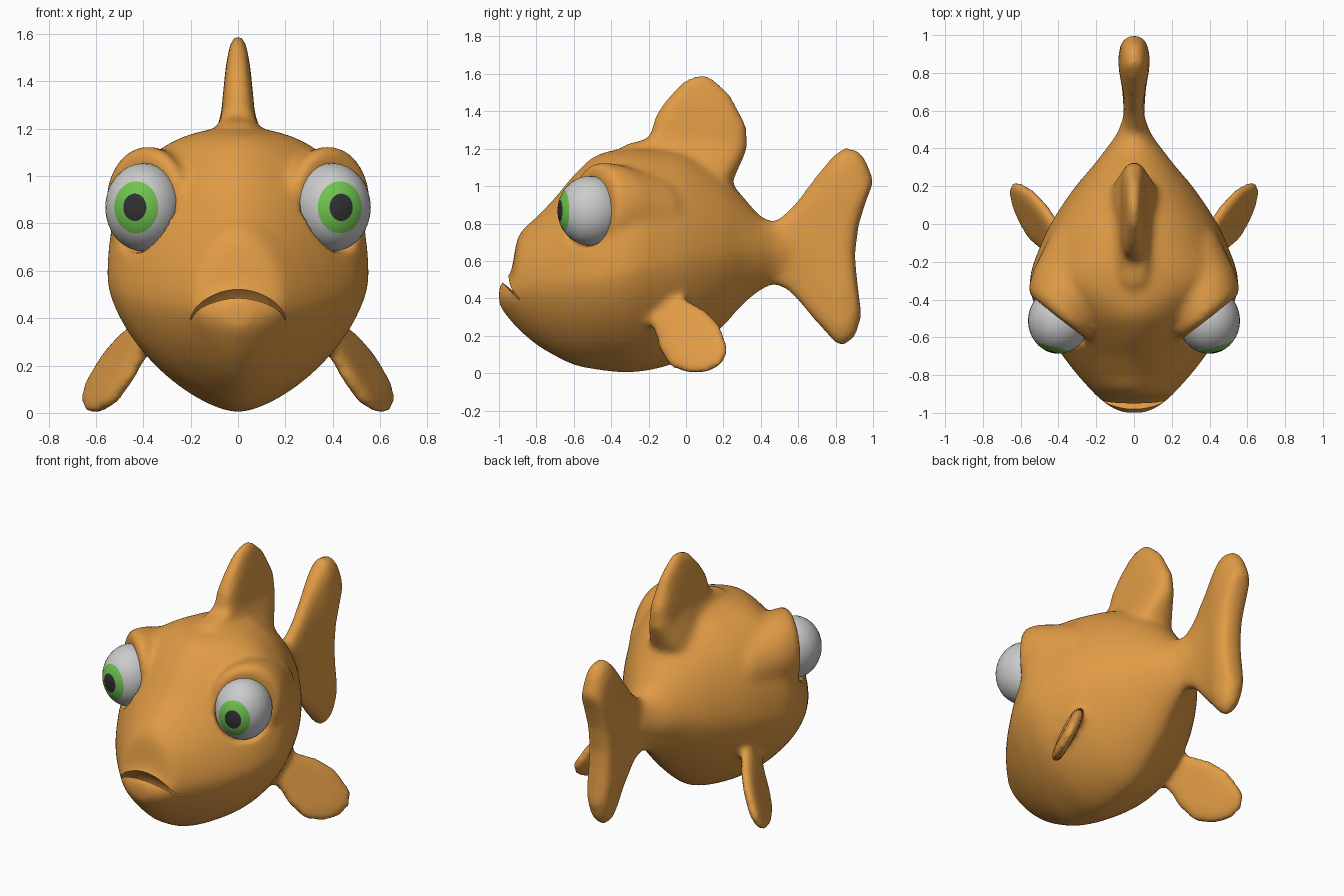
import bpy, bmesh, math
from mathutils import Vector, Matrix

if "Cube" in bpy.data.objects:
    bpy.data.objects.remove(bpy.data.objects["Cube"])


def material(name, rgb):
    m = bpy.data.materials.new(name)
    m.diffuse_color = (*rgb, 1)
    m.use_nodes = True
    m.node_tree.nodes["Principled BSDF"].inputs["Base Color"].default_value = m.diffuse_color
    return m


ORANGE = material("orange_skin", (0.75, 0.33, 0.06))
WHITE = material("eye_white", (0.7, 0.7, 0.7))
GREEN = material("iris_green", (0.16, 0.55, 0.08))
BLACK = material("pupil_black", (0.03, 0.03, 0.03))


def finish(name, bm, *mats):
    bmesh.ops.recalc_face_normals(bm, faces=bm.faces)
    mesh = bpy.data.meshes.new(name)
    bm.to_mesh(mesh)
    bm.free()
    ob = bpy.data.objects.new(name, mesh)
    bpy.context.collection.objects.link(ob)
    for m in mats:
        mesh.materials.append(m)
    return ob


def loft(bm, rings):
    """Skin closed rings of points and cap both ends."""
    rings = [[bm.verts.new(p) for p in r] for r in rings]
    for a, b in zip(rings, rings[1:]):
        for i in range(len(a)):
            j = (i + 1) % len(a)
            bm.faces.new((a[i], a[j], b[j], b[i]))
    bm.faces.new(rings[0])
    bm.faces.new(rings[-1])


def fin(bm, outline, thick, base=lambda y, z: 0.0, side=1):
    """Pillow-shaped fin from a (y, z) outline; base gives the x of its mid plane."""
    cy = sum(p[0] for p in outline) / len(outline)
    cz = sum(p[1] for p in outline) / len(outline)
    rings = []
    for s, t in ((.1, -1), (.55, -1), (.82, -.85), (.95, -.55), (1, 0),
                 (.95, .55), (.82, .85), (.55, 1), (.1, 1)):
        ring = []
        for y, z in outline:
            y, z = cy + (y - cy) * s, cz + (z - cz) * s
            ring.append((side * (base(y, z) + t * thick(y, z)), y, z))
        rings.append(ring)
    loft(bm, rings)


def disc(side, centre, r_side, r_up):
    """Upright ring of points facing 38 degrees outward from the front."""
    a = math.radians(38)
    ring = []
    for i in range(40):
        t = 2 * math.pi * i / 40
        u = r_side * math.cos(t)
        ring.append((side * (centre[0] + u * math.cos(a)), centre[1] + u * math.sin(a),
                     centre[2] + r_up * math.sin(t)))
    return ring


def smooth_path(pts, steps):
    """Smooth cubic interpolation through rows of numbers, spaced by the first column."""
    out = []
    n = len(pts)

    def slope(i, k):
        a, b = pts[max(i - 1, 0)], pts[min(i + 1, n - 1)]
        return (b[k] - a[k]) / (b[0] - a[0])
    for i in range(n - 1):
        p, q = pts[i], pts[i + 1]
        h = q[0] - p[0]
        for s in range(steps):
            t = s / steps
            out.append([p[0] + t * h] + [
                p[k] * (1 + 2 * t) * (1 - t) ** 2 + q[k] * t * t * (3 - 2 * t)
                + h * (slope(i, k) * t * (1 - t) ** 2 - slope(i + 1, k) * t * t * (1 - t))
                for k in range(1, len(p))])
    return out + [list(pts[-1])]


bm = bmesh.new()

# Trunk: y, bottom, widest height, top, half width, roundness of upper half
stations = [
    (-1.0, .36, .42, .47, .06, 1.8), (-.975, .325, .42, .495, .12, 1.8),
    (-.935, .275, .43, .545, .175, 1.8), (-.9, .235, .45, .725, .21, 1.8),
    (-.8, .15, .47, .835, .30, 1.75), (-.7, .09, .48, .94, .378, 1.7),
    (-.6, .043, .50, 1.06, .445, 1.65), (-.48, .018, .52, 1.165, .51, 1.8),
    (-.3, .002, .57, 1.2, .553, 2.35), (-.1, .037, .60, 1.2, .49, 2.15),
    (.03, .10, .62, 1.17, .425, 2.0), (.2, .25, .64, 1.06, .31, 1.9),
    (.3, .36, .65, .95, .225, 1.9), (.4, .44, .65, .84, .148, 1.9),
    (.48, .475, .645, .81, .09, 2), (.56, .49, .645, .79, .06, 2)]
rings = []
for y, zb, zm, zt, w, e in smooth_path(stations, 5):
    ring = []
    for i in range(64):
        a = 2 * math.pi * i / 64
        c, s = math.cos(a), math.sin(a)
        p = 2 / (e if s > 0 else 1.55)
        h = zt - zm if s > 0 else zm - zb
        ring.append((w * math.copysign(abs(c) ** p, c), y,
                     zm + h * math.copysign(abs(s) ** p, s)))
    rings.append(ring)
loft(bm, rings)

# Dorsal fin with a low crest running forward
fin(bm, [(-.42, 1.14), (-.33, 1.222), (-.21, 1.25), (-.19, 1.28), (-.17, 1.37), (-.11, 1.465),
         (-.005, 1.575), (.06, 1.598), (.12, 1.602), (.24, 1.495), (.325, 1.33), (.332, 1.2),
         (.26, 1.04), (.2, .95), (0, .95)],
    lambda y, z: .068 - .1 * max(0, z - 1.3) + .4 * max(0, 1.24 - z))

# Tail fin
fin(bm, [(.4, .8), (.47, .815), (.556, .88), (.69, 1.055), (.77, 1.15), (.84, 1.212), (.92, 1.2),
         (.965, 1.145), (1.008, 1.03), (.965, .92), (.925, .79), (.906, .63), (.917, .5),
         (.942, .3), (.905, .185), (.845, .14), (.8, .15), (.67, .295), (.545, .44), (.45, .475),
         (.4, .48)],
    lambda y, z: max(.052, min(.084, .05 + .2 * (y - .66))))

for side in (1, -1):
    # Pectoral fins
    fin(bm, [(-.08, .45), (0, .4), (.107, .342), (.195, .25), (.235, .123), (.2, .04),
             (.107, -.006), (.01, -.008), (-.09, .03), (-.147, .123), (-.172, .22), (-.22, .3),
             (-.2, .42)],
        lambda y, z: .042, lambda y, z: .588 + .43 * y - .45 * z, side)
    # Brow bulges around the eyes, tapering back into the trunk
    loft(bm, [disc(side, c, r, u) for c, r, u in (
        ((.4, -.497, .885), .195, .215), ((.388, -.465, .89), .218, .238),
        ((.36, -.38, .885), .22, .235), ((.28, -.17, .84), .2, .22),
        ((.2, .0, .78), .14, .16))])
fish = finish("body", bm, ORANGE)

# Socket cutters clear the skin in front of the eyes
bm = bmesh.new()
for side in (1, -1):
    loft(bm, [disc(side, (.4 + .62 * d, -.5 - .79 * d, .868), .18, .192) for d in (-.005, .3)])
sockets = finish("socket_cutter", bm, ORANGE)

# Mouth: frowning crescent slit sloping down into the head
bm = bmesh.new()
rings = []
for y, extra in ((-1.1, .035), (-.85, 0)):
    ring = []
    for sgn in (1, -1):
        for i in range(17):
            u = sgn * (-1 + i / 8)
            gap = .004 + (.02 + (extra if sgn > 0 else 0)) * (1 - u * u)
            z = .484 - .04 * u * u + sgn * gap
            ring.append((.2 * u, y, z - .8 * (y + .95)))
    rings.append(ring)
loft(bm, rings)
mouth = finish("mouth_cutter", bm, ORANGE)


# Blend the parts into one skin and carve it
def modify(kind, **settings):
    m = fish.modifiers.new("step", kind)
    for k, v in settings.items():
        setattr(m, k, v)
    bpy.ops.object.modifier_apply(modifier=m.name)


bpy.context.view_layer.objects.active = fish
fish.select_set(True)
modify('REMESH', mode='VOXEL', voxel_size=.018)
modify('SMOOTH', factor=.5, iterations=9)
modify('BOOLEAN', operation='DIFFERENCE', solver='EXACT', object=sockets)
modify('REMESH', mode='VOXEL', voxel_size=.016)
modify('SMOOTH', factor=.5, iterations=4)
modify('BOOLEAN', operation='DIFFERENCE', solver='EXACT', object=mouth)
for cutter in (sockets, mouth):
    bpy.data.objects.remove(cutter)
bpy.ops.object.shade_smooth_by_angle(angle=math.radians(50))

# Eyes: sphere pole points along the gaze, colour bands by angle from the pole
for side, name in ((1, "right_eye"), (-1, "left_eye")):
    bm = bmesh.new()
    bmesh.ops.create_uvsphere(bm, u_segments=32, v_segments=20, radius=1)
    for f in bm.faces:
        angle = math.degrees(f.calc_center_median().angle(Vector((0, 0, 1))))
        f.material_index = 2 if angle < 18 else 1 if angle < 36 else 0
        f.smooth = True
    gaze = Vector((side * .25, -1, 0)).to_track_quat('Z', 'Y').to_matrix().to_4x4()
    bm.transform(Matrix.Translation((side * .398, -.512, .868))
                 @ Matrix.Diagonal((.163, .175, .187, 1)) @ gaze)
    finish(name, bm, WHITE, GREEN, BLACK)
